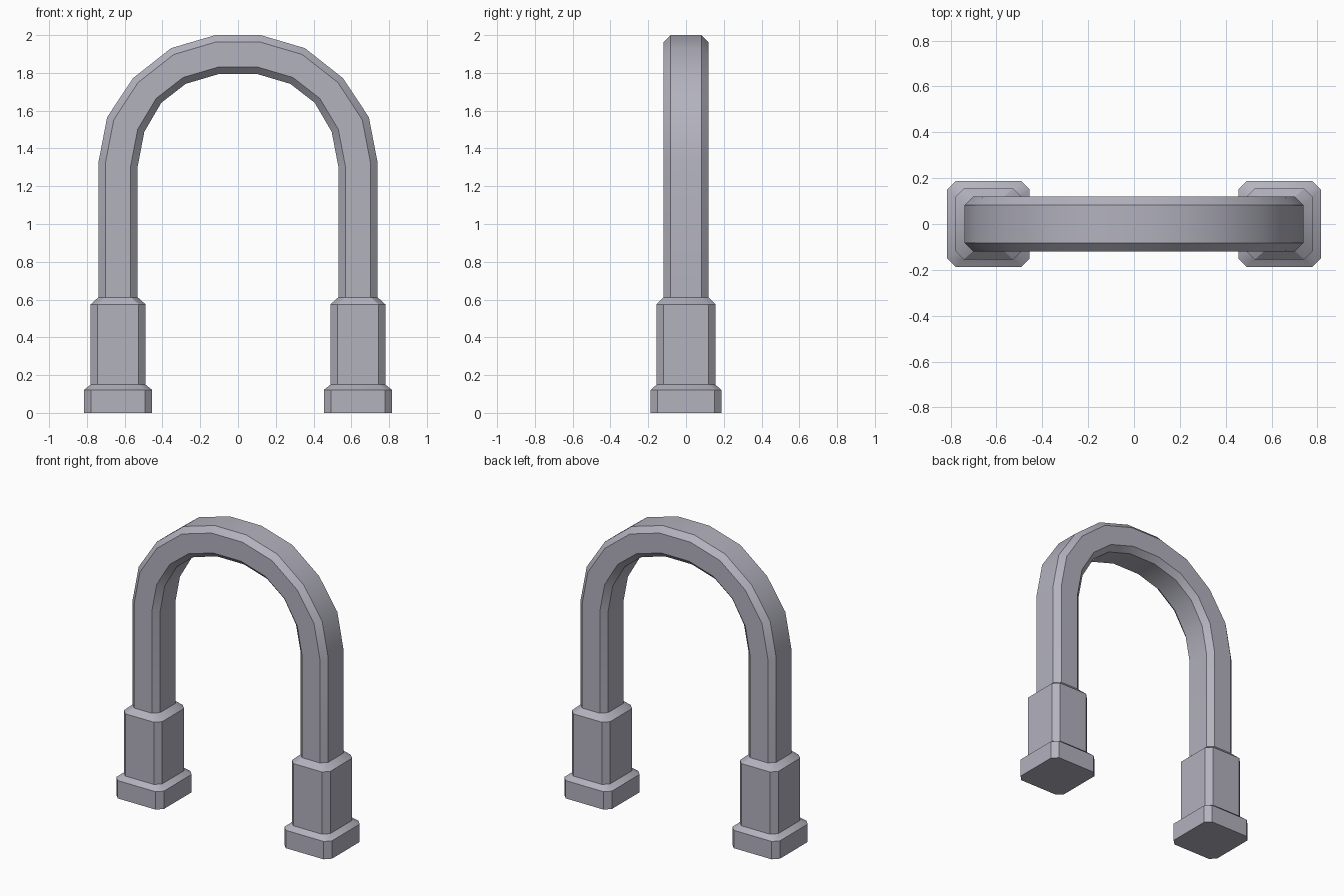
import bpy, bmesh, math

if "Cube" in bpy.data.objects:
    bpy.data.objects.remove(bpy.data.objects["Cube"])

LEG_X = 0.635          # centre of each leg
CH = 0.037             # corner chamfer

# Cool dark grey metal
metal = bpy.data.materials.new("grey_metal")
metal.diffuse_color = (0.45, 0.445, 0.515, 1.0)
metal.use_nodes = True
metal.node_tree.nodes["Principled BSDF"].inputs["Base Color"].default_value = metal.diffuse_color


def octagon(hx, hy, c):
    """Rectangle outline with chamfered corners, counter-clockwise."""
    return [(hx, -hy + c), (hx, hy - c), (hx - c, hy), (-hx + c, hy),
            (-hx, hy - c), (-hx, -hy + c), (-hx + c, -hy), (hx - c, -hy)]


def loft(name, rings, cap_start=False):
    """Skin a list of equal-length rings with quads; smooth only shallow bends."""
    bm = bmesh.new()
    loops = [[bm.verts.new(p) for p in ring] for ring in rings]
    for a, b in zip(loops, loops[1:]):
        n = len(a)
        for i in range(n):
            j = (i + 1) % n
            bm.faces.new((a[i], a[j], b[j], b[i]))
    if cap_start:
        bm.faces.new(loops[0][::-1])
    bmesh.ops.recalc_face_normals(bm, faces=bm.faces[:])
    mesh = bpy.data.meshes.new(name)
    bm.to_mesh(mesh)
    bm.free()
    mesh.materials.append(metal)
    ob = bpy.data.objects.new(name, mesh)
    bpy.context.collection.objects.link(ob)
    bpy.ops.object.select_all(action='DESELECT')
    ob.select_set(True)
    bpy.context.view_layer.objects.active = ob
    bpy.ops.object.shade_smooth_by_angle(angle=math.radians(30))
    return ob


# Stepped feet: base block, sleeve, then shoulder meeting the arch bar
foot_profile = [(0.18, 0.187, 0.0), (0.18, 0.187, 0.122), (0.145, 0.155, 0.15),
                (0.145, 0.155, 0.575), (0.104, 0.119, 0.612)]
for side, name in ((-1, "left_foot"), (1, "right_foot")):
    loft(name, [[(side * LEG_X + x, y, z) for x, y in octagon(hx, hy, CH)]
                for hx, hy, z in foot_profile], cap_start=True)

# Arch bar: matching outer and inner outline points, right half from leg to crown
half = [((0.739, 0.612), (0.531, 0.612)),
        ((0.739, 1.326), (0.531, 1.305)),
        ((0.693, 1.565), (0.496, 1.488)),
        ((0.556, 1.772), (0.406, 1.642)),
        ((0.354, 1.931), (0.277, 1.742)),
        ((0.120, 2.0), (0.102, 1.794))]
flip = [tuple((-x, z) for x, z in pair) for pair in reversed(half)]
section = octagon(0.104, 0.119, CH)
rings = []
for (ox, oz), (ix, iz) in half + flip:
    ring = []
    for u, y in section:
        t = (u + 0.104) / 0.208      # 0 at inner outline, 1 at outer
        ring.append((ix + (ox - ix) * t, y, iz + (oz - iz) * t))
    rings.append(ring)
loft("arch_bar", rings)
